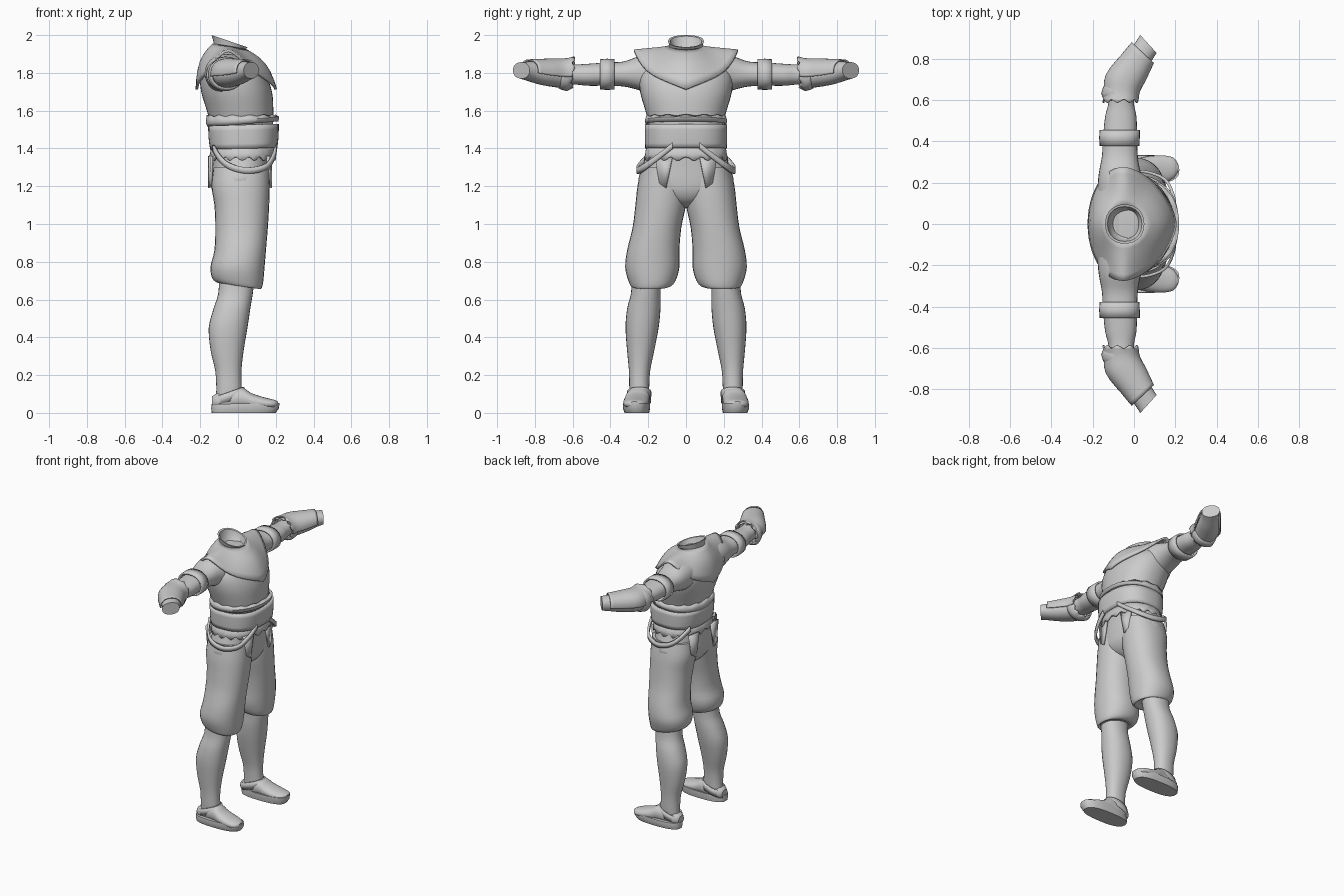
import bpy, math
from mathutils import Vector

cloth = bpy.data.materials.new("grey cloth")
cloth.diffuse_color = (0.6, 0.6, 0.6, 1)


def make(name, verts, faces, mirror=False, thick=0, angle=40):
    me = bpy.data.meshes.new(name)
    me.from_pydata(verts, [], faces)
    me.materials.append(cloth)
    me.shade_smooth()
    me.set_sharp_from_angle(angle=math.radians(angle))
    ob = bpy.data.objects.new(name, me)
    bpy.context.collection.objects.link(ob)
    if thick:
        m = ob.modifiers.new("thickness", 'SOLIDIFY')
        m.thickness, m.offset = thick, 0
    if mirror:
        m = ob.modifiers.new("mirror", 'MIRROR')
        m.use_axis = (False, True, False)
    return ob


def spline(rows, steps):
    """Catmull-Rom interpolation of rows of numbers."""
    out = []
    for i in range(len(rows) - 1):
        p = [rows[max(i - 1, 0)], rows[i], rows[i + 1], rows[min(i + 2, len(rows) - 1)]]
        for s in range(steps):
            t = s / steps
            out.append([0.5 * (2 * b + (c - a) * t + (2 * a - 5 * b + 4 * c - d) * t * t
                               + (3 * b - a - 3 * c + d) * t ** 3) for a, b, c, d in zip(*p)])
    return out + [list(rows[-1])]


def loft(name, axis, rows, n=28, steps=3, power=2.2, caps=True, arc=None, wave=None, **kw):
    """Rows: position, a0, a1, b0, b1, shear along a. Axis picks the loft direction."""
    rows = spline([tuple(r) + (0,) * (6 - len(r)) for r in rows], steps)
    count = n + 1 if arc else n
    verts, faces = [], []
    for k, (pos, a0, a1, b0, b1, shear) in enumerate(rows):
        for i in range(count):
            t = arc[0] + (arc[1] - arc[0]) * i / n if arc else math.tau * i / n
            c, s = math.cos(t), math.sin(t)
            da = (a1 - a0) / 2 * math.copysign(abs(c) ** (2 / power), c)
            a = (a0 + a1) / 2 + da
            b = (b0 + b1) / 2 + (b1 - b0) / 2 * math.copysign(abs(s) ** (2 / power), s)
            p = pos + shear * da
            if wave and k == wave[0] % len(rows):
                p += wave[1] * math.cos(wave[2] * t)
            verts.append({'z': (a, b, p), 'y': (a, p, b), 'x': (p, a, b)}[axis])
    for k in range(len(rows) - 1):
        for i in range(n):
            j = (i + 1) % count
            f = (k * count + i, k * count + j, (k + 1) * count + j, (k + 1) * count + i)
            faces.append(f if axis != 'y' else f[::-1])
    if caps and not arc:
        ends = [tuple(range(n))[::-1], tuple(range(len(verts) - n, len(verts)))]
        faces += ends if axis != 'y' else [e[::-1] for e in ends]
    return make(name, verts, faces, **kw)


def ribbon(name, pts, width, thick, **kw):
    """Upright strip following a path."""
    pts = spline(pts, 5)
    verts = [(x, y, z + s * width / 2) for x, y, z in pts for s in (-1, 1)]
    faces = [(2 * i, 2 * i + 2, 2 * i + 3, 2 * i + 1) for i in range(len(pts) - 1)]
    return make(name, verts, faces, thick=thick, **kw)


# Lower legs
loft("lower_leg", 'z', [
    (.05, -.12, .02, .195, .295), (.12, -.115, .02, .195, .3), (.22, -.12, .018, .19, .302),
    (.33, -.145, .03, .168, .312), (.45, -.155, .05, .145, .32), (.55, -.13, .065, .135, .312),
    (.63, -.105, .078, .135, .292), (.72, -.1, .09, .13, .285)], mirror=True)

# Shoes: sole, upper and ankle cuff
loft("shoe_sole", 'z', [(0, -.14, .2, .195, .325, .0), (.025, -.142, .217, .19, .335, .0),
                        (.05, -.14, .22, .19, .333, .02)], steps=1, power=2.6, mirror=True, angle=30)
loft("shoe_upper", 'x', [
    (-.137, .22, .28, .03, .085), (-.11, .2, .3, .02, .105), (-.04, .19, .31, .02, .12),
    (.02, .192, .318, .02, .135), (.07, .195, .328, .02, .105), (.14, .2, .332, .02, .082),
    (.19, .22, .322, .025, .07), (.212, .25, .295, .035, .06)], mirror=True)
loft("ankle_cuff", 'z', [(.06, -.13, .03, .19, .305, .3), (.11, -.127, .028, .188, .308, .35)],
     caps=False, steps=1, thick=.01, mirror=True)

# Baggy breeches
loft("breeches_leg", 'z', [
    (.685, -.09, .10, .12, .275, -.15), (.672, -.11, .12, .085, .29, -.15),
    (.70, -.138, .132, .055, .305, -.12), (.77, -.145, .14, .035, .322, -.05),
    (.86, -.125, .148, .035, .312), (.98, -.12, .158, .025, .283),
    (1.1, -.125, .165, .0, .268), (1.2, -.14, .168, -.01, .257), (1.3, -.13, .165, .0, .235)],
    mirror=True)
loft("breeches_hips", 'z', [
    (1.085, -.04, .07, -.03, .03), (1.12, -.1, .13, -.11, .11), (1.17, -.135, .16, -.21, .21),
    (1.23, -.145, .168, -.252, .252), (1.31, -.135, .17, -.228, .228),
    (1.42, -.13, .175, -.2, .2)], n=40)

# Tunic torso
loft("tunic_torso", 'z', [
    (1.38, -.13, .175, -.2, .2), (1.52, -.145, .185, -.195, .195), (1.6, -.165, .187, -.215, .215),
    (1.7, -.195, .18, -.243, .243), (1.79, -.2, .145, -.245, .245), (1.86, -.175, .08, -.2, .2),
    (1.905, -.14, .03, -.12, .12), (1.915, -.1, 0, -.06, .06)], n=40)

# Ruffled hems above and below the belt
loft("upper_ruffle", 'z', [(1.53, -.155, .208, -.208, .208, .08), (1.55, -.165, .213, -.212, .212, .08),
     (1.572, -.16, .195, -.205, .205, .0)], n=96, steps=1, caps=False, thick=.012, wave=(-1, .004, 14))
loft("lower_ruffle", 'z', [(1.345, -.15, .195, -.218, .218), (1.37, -.142, .19, -.21, .21),
     (1.42, -.135, .185, -.203, .203)], n=96, steps=1, caps=False, thick=.012, wave=(0, .01, 18))

# Wide belt
loft("belt", 'z', [(1.4, -.14, .2, -.208, .208, .02), (1.46, -.148, .207, -.21, .21, .02),
     (1.525, -.15, .208, -.21, .21, .03)], n=48, steps=2, power=2.5, caps=False, thick=.016)

# Sashes looping over each hip
ribbon("hip_sash", [(.2, .07, 1.415), (.19, .14, 1.36), (.15, .215, 1.305), (.06, .252, 1.283),
       (-.03, .25, 1.3), (-.09, .215, 1.34), (-.13, .14, 1.4)], .034, .014, mirror=True)

# Hanging cloth tails, front and back
for name, x in (("front_tail", .172), ("back_tail", -.152)):
    make(name, [(x, .07, 1.36), (x * .92, .165, 1.36), (x * .94, .14, 1.215), (x, .105, 1.19)],
         [(0, 1, 2, 3)], mirror=True, thick=.014)

# Shoulder mantle dropping to a point at chest and back
N, M = 48, 6
verts, faces = [], []
for k in range(M + 1):
    t = k / M
    for i in range(N):
        a = math.tau * i / N
        c, s = math.cos(a), math.sin(a)
        rx = .25 if c > 0 else .168
        e = 2 / (1.6 if c > 0 else 2)
        ex = -.05 + rx * math.copysign(abs(c) ** e, c)
        ey = .275 * math.copysign(abs(s) ** e, s)
        q = abs(ey) / .275
        edge = Vector((ex, ey, 1.712 + .11 * q + .095 * q ** 6))
        neck = Vector((-.045 + .085 * c, .088 * s, 1.935 - .015 * c))
        p = neck.lerp(edge, t)
        bulge = math.sin(math.pi * t) * (1 - q)
        p += Vector((c * .022, s * .022, .026)) * bulge
        verts.append(p)
for k in range(M):
    for i in range(N):
        j = (i + 1) % N
        faces.append((k * N + i, (k + 1) * N + i, (k + 1) * N + j, k * N + j))
make("shoulder_mantle", verts, faces, thick=.014)

# Open standing collar with a hollow inside
loft("collar", 'z', [(1.91, -.128, .035, -.085, .085, -.2), (1.945, -.13, .038, -.088, .088, -.25),
     (1.968, -.14, .05, -.095, .095, -.34), (1.966, -.128, .038, -.084, .084, -.34),
     (1.92, -.115, .022, -.072, .072, -.2), (1.9, -.08, 0, -.045, .045, 0)], steps=1, n=32)

# Sleeves with arm bands
loft("sleeve", 'y', [
    (.13, -.175, .065, 1.7, 1.9), (.2, -.175, .05, 1.695, 1.898), (.26, -.168, .03, 1.712, 1.885),
    (.33, -.155, .018, 1.728, 1.86), (.42, -.15, .015, 1.732, 1.855), (.52, -.14, .012, 1.732, 1.848),
    (.58, -.125, .0, 1.738, 1.845), (.66, -.12, .0, 1.74, 1.85)], mirror=True)
loft("arm_band", 'y', [(.378, -.16, .02, 1.718, 1.868), (.418, -.163, .022, 1.716, 1.869),
     (.455, -.16, .022, 1.718, 1.866)], steps=1, caps=False, thick=.012, mirror=True)

# Gauntlets bending forward, with an upper guard and a ruffled cuff
glove = [(.64, -.135, .015, 1.72, 1.865, -.05), (.70, -.125, .035, 1.725, 1.865, -.25),
         (.77, -.055, .06, 1.738, 1.862, -.65), (.83, .0, .085, 1.757, 1.86, -.95),
         (.872, .03, .11, 1.77, 1.857, -1.1)]
loft("gauntlet", 'y', glove, mirror=True)
loft("gauntlet_guard", 'y', [(.595, -.148, .018, 1.71, 1.882, 0)] + [
    (p, a - .008, b + .008, c - .006, d + .008, s) for p, a, b, c, d, s in glove[:-1]],
    arc=(-.15, math.pi + .15), thick=.008, wave=(0, .008, 9), mirror=True)
loft("gauntlet_cuff", 'y', [(.605, -.14, .008, 1.725, 1.862), (.632, -.155, .02, 1.708, 1.872),
     (.67, -.138, .02, 1.72, 1.866, -.1)], n=48, steps=2, caps=False, thick=.008,
     wave=(0, .007, 10), mirror=True)
